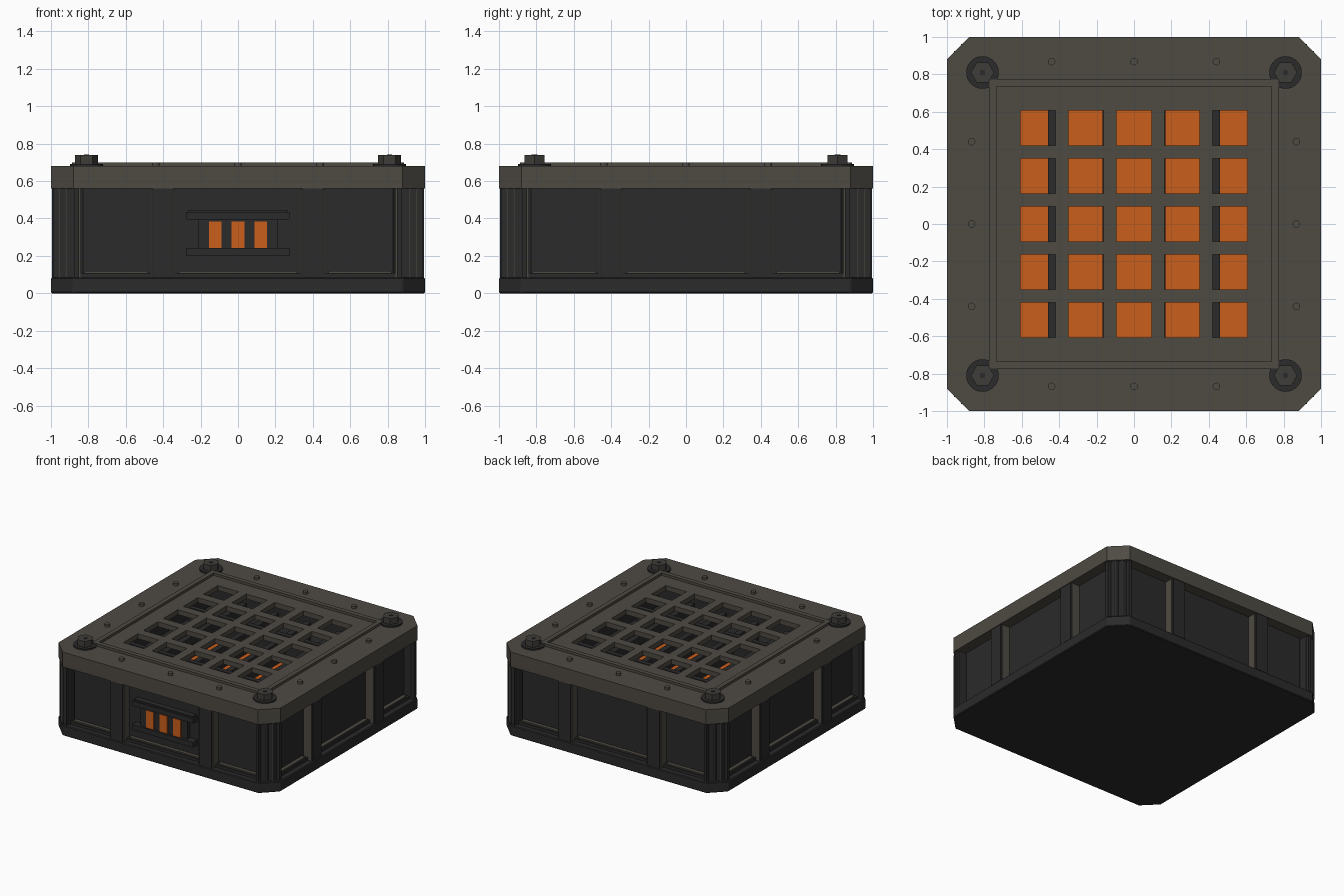
import bpy, bmesh, math
from mathutils import Matrix

if "Cube" in bpy.data.objects:
    bpy.data.objects.remove(bpy.data.objects["Cube"])


def material(name, rgb):
    m = bpy.data.materials.new(name)
    m.diffuse_color = (*rgb, 1)
    m.use_nodes = True
    m.node_tree.nodes["Principled BSDF"].inputs["Base Color"].default_value = m.diffuse_color
    return m


DARK = material("dark_steel", (0.0235, 0.0235, 0.0245))
LID = material("warm_grey_metal", (0.077, 0.069, 0.057))
BOLT = material("bolt_grey", (0.050, 0.047, 0.041))
ORANGE = material("orange_glow", (0.60, 0.112, 0.011))


def finish(bm, name, mat):
    bmesh.ops.recalc_face_normals(bm, faces=bm.faces)
    me = bpy.data.meshes.new(name)
    bm.to_mesh(me)
    bm.free()
    me.materials.append(mat)
    ob = bpy.data.objects.new(name, me)
    bpy.context.collection.objects.link(ob)
    return ob


def add_box(bm, x0, x1, y0, y1, z0, z1, turn=0):
    m = (Matrix.Rotation(turn, 4, 'Z')
         @ Matrix.Translation(((x0 + x1) / 2, (y0 + y1) / 2, (z0 + z1) / 2))
         @ Matrix.Diagonal((x1 - x0, y1 - y0, z1 - z0, 1)))
    bmesh.ops.create_cube(bm, size=1, matrix=m)


def add_disc(bm, x, y, z0, z1, r, sides, turn=0):
    m = Matrix.Translation((x, y, (z0 + z1) / 2)) @ Matrix.Rotation(turn, 4, 'Z')
    bmesh.ops.create_cone(bm, cap_ends=True, segments=sides, radius1=r, radius2=r,
                          depth=z1 - z0, matrix=m)


def cell_slab(name, mat, edges, solid, z0, z1, clip=True):
    """Square slab made of grid cells; solid(i, j) keeps a cell, clip cuts the corners."""
    bm = bmesh.new()
    n = len(edges)
    v = [[bm.verts.new((x, y, z0)) for y in edges] for x in edges]
    corners = {v[0][0], v[0][-1], v[-1][0], v[-1][-1]} if clip else set()
    for i in range(n - 1):
        for j in range(n - 1):
            if solid(i, j):
                quad = (v[i][j], v[i + 1][j], v[i + 1][j + 1], v[i][j + 1])
                bm.faces.new([p for p in quad if p not in corners])
    loose = [p for p in bm.verts if not p.link_faces]
    bmesh.ops.delete(bm, geom=loose, context='VERTS')
    out = bmesh.ops.extrude_face_region(bm, geom=list(bm.faces))
    for p in out["geom"]:
        if isinstance(p, bmesh.types.BMVert):
            p.co.z = z1
    return finish(bm, name, mat)


def mirror_edges(vals):
    return [-a for a in reversed(vals)] + list(vals)


def ring(i, j):
    return not (i == 1 and j == 1)


def full(i, j):
    return True


# Base plinth and hollow body
FLOOR = 0.37
WALL = 0.915
base = cell_slab("base_plinth", DARK, mirror_edges([0.88, 1.0]), full, 0, 0.085)
bev = base.modifiers.new("soft_edge", 'BEVEL')
bev.width, bev.segments = 0.006, 1
cell_slab("body_core", DARK, mirror_edges([0.83, WALL]), full, 0.085, FLOOR)
cell_slab("body_wall", DARK, mirror_edges([0.83, WALL]), ring, FLOOR, 0.56)

# Perforated lid with skirt and raised square rim
hole_edges = [-1, -0.88]
for k in range(-2, 3):
    hole_edges += [k * 0.257 - 0.093, k * 0.257 + 0.093]
hole_edges += [0.88, 1]


def lid_cell(i, j):
    hole = lambda a: 2 <= a <= 10 and a % 2 == 0
    return not (hole(i) and hole(j))


cell_slab("lid_grille", LID, hole_edges, lid_cell, 0.64, 0.68)
cell_slab("lid_skirt", LID, mirror_edges([0.88, 1.0]), ring, 0.56, 0.64)
cell_slab("lid_rim", LID, mirror_edges([0.735, 0.772]), ring, 0.68, 0.70, clip=False)

# Glowing floor and the fins under the grille
bm = bmesh.new()
add_box(bm, -0.63, 0.63, -0.63, 0.63, FLOOR, FLOOR + 0.008)
finish(bm, "glow_floor", ORANGE)
bm = bmesh.new()
for x in (-0.435, -0.145, 0.145, 0.435):
    add_box(bm, x - 0.024, x + 0.024, -0.7, 0.7, FLOOR, 0.55)
for y in (-0.386, 0.386):
    add_box(bm, -0.7, 0.7, y - 0.02, y + 0.02, FLOOR, 0.57)
finish(bm, "inner_fins", DARK)

# Side ribs, panel frames and stepped corners, repeated on all four sides
ribs, trims, posts, rails = (bmesh.new() for _ in range(4))
for s in range(4):
    t = s * math.pi / 2
    for x in (-0.40, 0.40):
        add_box(ribs, x - 0.056, x + 0.056, -0.995, -0.90, 0.085, 0.56, t)
        for e in (-0.059, 0.059):
            add_box(trims, x + e - 0.005, x + e + 0.005, -0.985, -0.90, 0.085, 0.558, t)
    # low sill and light ledge under each panel
    for a, b in ((-0.84, -0.464), (-0.336, 0.336), (0.464, 0.84)):
        add_box(ribs, a, b, -0.955, -0.90, 0.085, 0.108, t)
        add_box(trims, a + 0.02, b - 0.02, -0.945, -0.90, 0.108, 0.118, t)
    for m in (-1, 1):
        # stepped post with thin light edge rails
        for a, b, y in ((0.84, 0.92, -0.96), (0.852, 0.878, -0.988)):
            add_box(posts, *sorted((m * a, m * b)), y, -0.84, 0.085, 0.56, t)
        add_box(rails, m * 0.92 - 0.004, m * 0.92 + 0.004, -0.963, -0.955, 0.085, 0.56, t)
        add_box(rails, m * 0.847 - 0.004, m * 0.847 + 0.004, -0.963, -0.955, 0.085, 0.56, t)
finish(ribs, "side_ribs", DARK)
finish(trims, "panel_trims", LID)
finish(posts, "corner_posts", DARK)
finish(rails, "corner_rails", LID)

# Front vent with orange slots
bm = bmesh.new()
add_box(bm, -0.275, 0.275, -0.972, -0.90, 0.395, 0.435)
add_box(bm, -0.265, 0.265, -0.960, -0.90, 0.435, 0.446)
add_box(bm, -0.275, 0.275, -0.972, -0.90, 0.20, 0.242)
add_box(bm, -0.21, 0.21, -0.952, -0.90, 0.242, 0.395)
finish(bm, "vent_frame", DARK)
bm = bmesh.new()
for x in (-0.122, 0.0, 0.122):
    add_box(bm, x - 0.034, x + 0.034, -0.960, -0.951, 0.242, 0.385)
finish(bm, "vent_slots", ORANGE)

# Corner bolts: washer, hex head and dark socket
washers, heads, sockets = (bmesh.new() for _ in range(3))
for x in (-0.81, 0.81):
    for y in (-0.81, 0.81):
        add_disc(washers, x, y, 0.68, 0.692, 0.087, 32)
        add_disc(heads, x, y, 0.692, 0.74, 0.062, 6, math.pi / 6)
        add_disc(sockets, x, y, 0.738, 0.743, 0.016, 6)
finish(washers, "bolt_washers", DARK)
finish(heads, "bolt_heads", BOLT)
finish(sockets, "bolt_sockets", DARK)

# Small rivets along the lid border
bm = bmesh.new()
for a in (-0.44, 0.0, 0.44):
    for b in (-0.868, 0.868):
        add_disc(bm, a, b, 0.68, 0.70, 0.02, 12)
        add_disc(bm, b, a, 0.68, 0.70, 0.02, 12)
finish(bm, "lid_rivets", LID)
